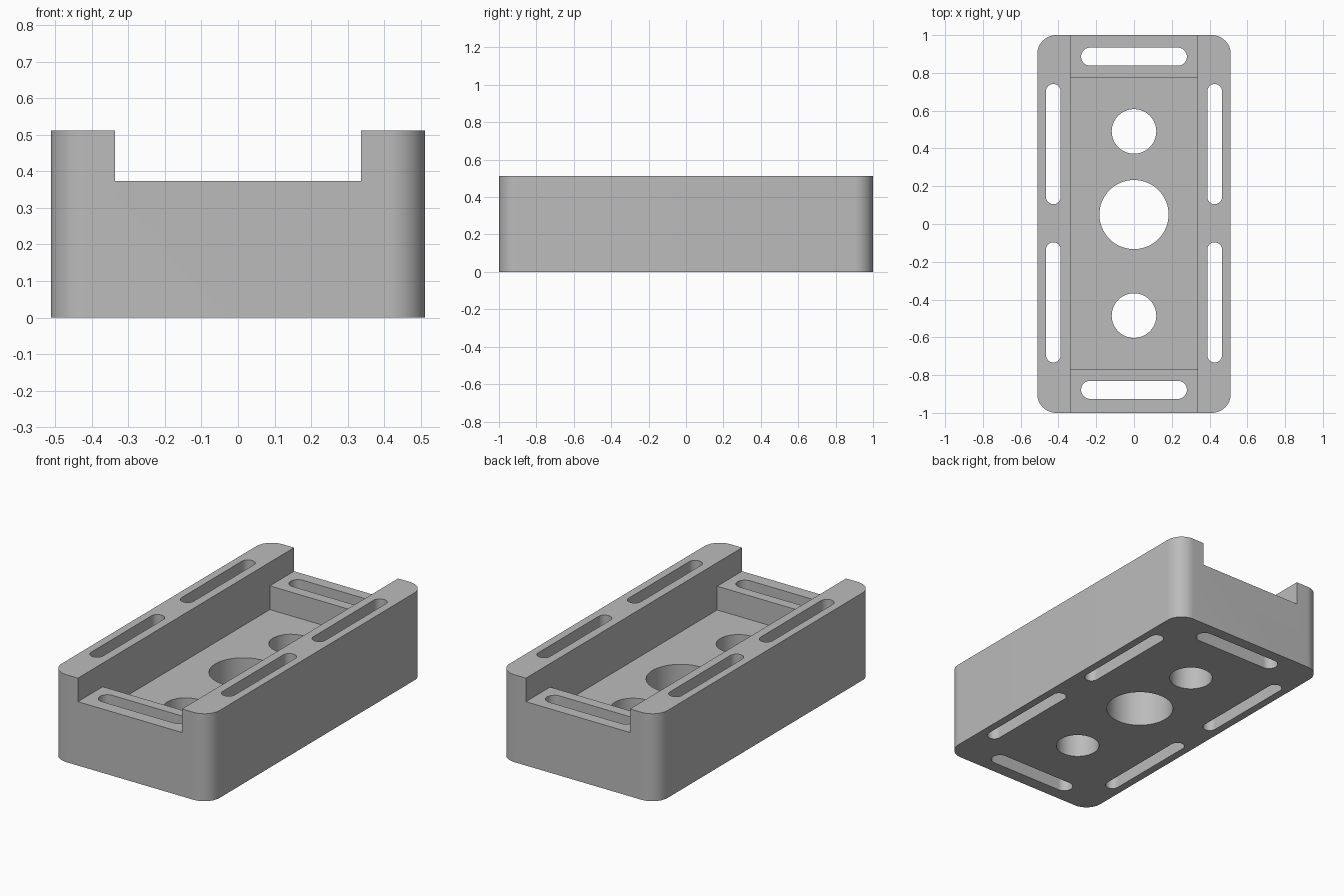
import bpy, bmesh, math

cube = bpy.data.objects.get("Cube")
if cube:
    bpy.data.objects.remove(cube, do_unlink=True)

HEIGHT = 0.512
LEDGE_Z = 0.374
FLOOR_Z = 0.235

grey = bpy.data.materials.new("plain grey")
grey.use_nodes = True
colour = (0.5, 0.5, 0.5, 1)
grey.diffuse_color = colour
grey.node_tree.nodes["Principled BSDF"].inputs["Base Color"].default_value = colour


def rounded_prism(name, cx, cy, hx, hy, r, z0, z1, steps=16):
    """Extrude a rectangle with rounded corners; full radius gives slots and discs."""
    points = []
    for i, (sx, sy) in enumerate([(1, 1), (-1, 1), (-1, -1), (1, -1)]):
        for k in range(steps + 1 if r else 1):
            a = math.pi / 2 * (i + k / steps)
            points.append((cx + sx * (hx - r) + r * math.cos(a),
                           cy + sy * (hy - r) + r * math.sin(a), z0))
    bm = bmesh.new()
    base = bm.faces.new([bm.verts.new(p) for p in points])
    bmesh.ops.remove_doubles(bm, verts=bm.verts[:], dist=1e-5)
    base = bm.faces[:][0]
    top = bmesh.ops.extrude_face_region(bm, geom=[base], use_keep_orig=True)
    verts = [v for v in top["geom"] if isinstance(v, bmesh.types.BMVert)]
    bmesh.ops.translate(bm, verts=verts, vec=(0, 0, z1 - z0))
    bmesh.ops.recalc_face_normals(bm, faces=bm.faces[:])
    mesh = bpy.data.meshes.new(name)
    bm.to_mesh(mesh)
    bm.free()
    mesh.materials.append(grey)
    obj = bpy.data.objects.new(name, mesh)
    bpy.context.collection.objects.link(obj)
    return obj


# Main block with rounded upright corners
body = rounded_prism("tray_body", 0, 0, 0.512, 1.0, 0.1, 0, HEIGHT)

# Lengthwise channel and the deeper pocket between the end ledges
cutters = [
    rounded_prism("channel_cutter", 0, 0, 0.337, 1.2, 0, LEDGE_Z, 0.8),
    rounded_prism("pocket_cutter", 0, 0.003, 0.337, 0.773, 0, FLOOR_Z, 0.8),
]

# Round holes through the floor
for y, r in [(0.49, 0.118), (0.05, 0.183), (-0.485, 0.118)]:
    cutters.append(rounded_prism("hole_cutter", 0, y, r, r, r, -0.1, 0.8))

# Slots through the side rails and end ledges
for side in (-1, 1):
    for y in (0.423, -0.415):
        cutters.append(rounded_prism("rail_slot_cutter", side * 0.427, y,
                                     0.039, 0.318, 0.039, -0.1, 0.8))
    cutters.append(rounded_prism("end_slot_cutter", 0, 0.004 + side * 0.882,
                                 0.28, 0.048, 0.048, -0.1, 0.8))

bpy.ops.object.select_all(action="DESELECT")
bpy.context.view_layer.objects.active = body
body.select_set(True)
for cutter in cutters:
    cutter.hide_render = True
    cut = body.modifiers.new("cut", "BOOLEAN")
    cut.operation = "DIFFERENCE"
    cut.solver = "EXACT"
    cut.object = cutter
    bpy.ops.object.modifier_apply(modifier=cut.name)
    bpy.data.objects.remove(cutter, do_unlink=True)

bpy.ops.object.shade_smooth_by_angle(angle=math.radians(30))
